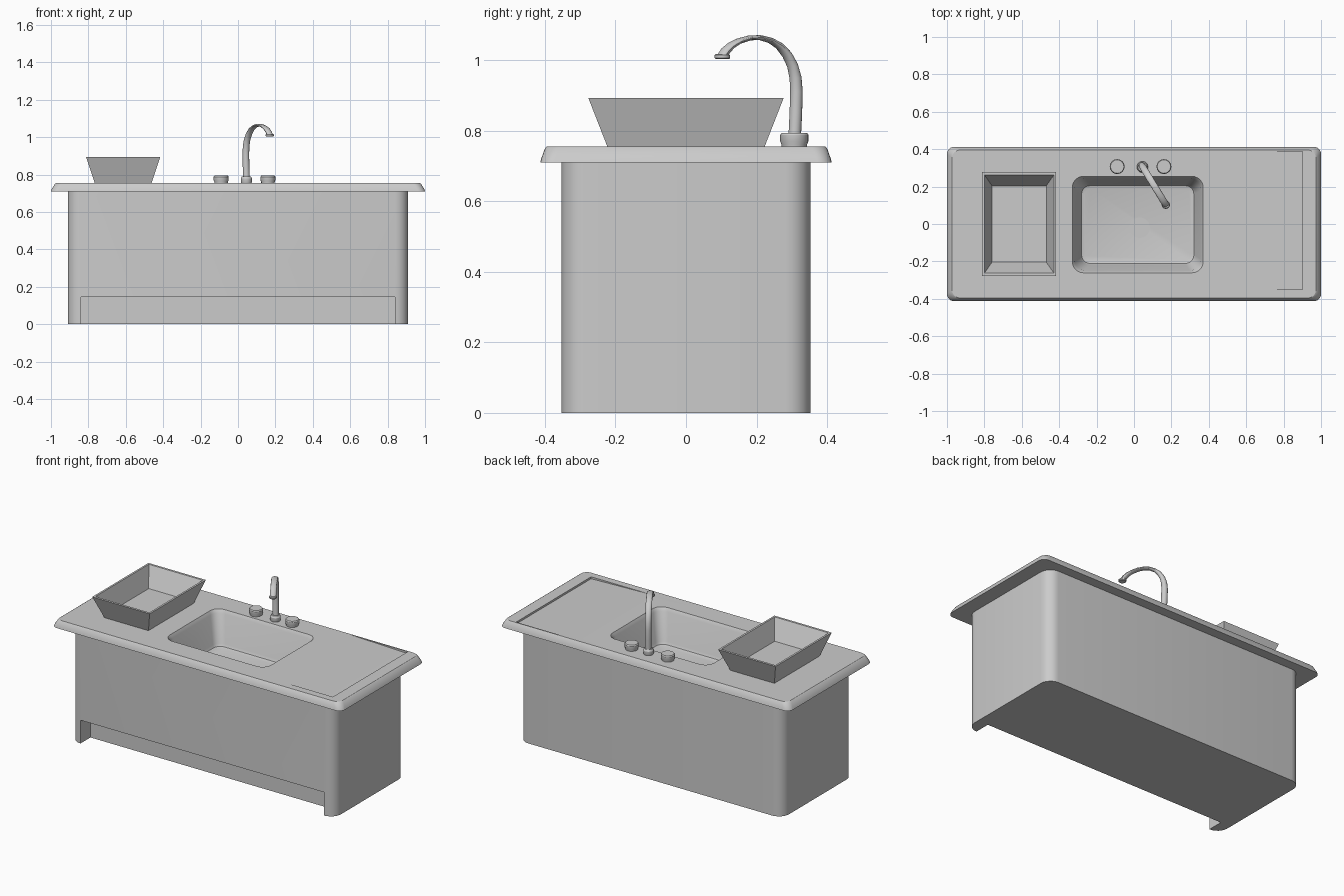
import bpy, bmesh, math
from mathutils import Vector

if "Cube" in bpy.data.objects:
    bpy.data.objects.remove(bpy.data.objects["Cube"])


def rrect(cx, cy, hx, hy, r, z, n=6):
    """Rounded rectangle loop; r = 0 gives four corners."""
    if r == 0:
        return [(cx + sx * hx, cy + sy * hy, z) for sx, sy in ((1, 1), (-1, 1), (-1, -1), (1, -1))]
    pts = []
    for k, (sx, sy) in enumerate(((1, 1), (-1, 1), (-1, -1), (1, -1))):
        for i in range(n + 1):
            a = math.pi / 2 * (k + i / n)
            pts.append((cx + sx * (hx - r) + r * math.cos(a), cy + sy * (hy - r) + r * math.sin(a), z))
    return pts


def ring(cx, cy, r, z, n=24):
    return [(cx + r * math.cos(2 * math.pi * i / n), cy + r * math.sin(2 * math.pi * i / n), z) for i in range(n)]


def loft(name, loops, start=True, end=True, smooth=True, closed=True):
    bm = bmesh.new()
    rows = [[bm.verts.new(p) for p in lp] for lp in loops]
    n = len(rows[0])
    for a, b in zip(rows, rows[1:]):
        for i in range(n):
            bm.faces.new((a[i], a[(i + 1) % n], b[(i + 1) % n], b[i]))
    if start:
        bm.faces.new(rows[0][::-1])
    if end:
        bm.faces.new(rows[-1])
    if closed:
        bmesh.ops.recalc_face_normals(bm, faces=bm.faces)
    me = bpy.data.meshes.new(name)
    bm.to_mesh(me)
    bm.free()
    ob = bpy.data.objects.new(name, me)
    bpy.context.collection.objects.link(ob)
    if smooth:
        shade(ob)
    return ob


def select(ob):
    bpy.ops.object.select_all(action='DESELECT')
    ob.select_set(True)
    bpy.context.view_layer.objects.active = ob


def shade(ob):
    select(ob)
    bpy.ops.object.shade_smooth_by_angle(angle=math.radians(30))


def cut(ob, cutter):
    m = ob.modifiers.new("cut", 'BOOLEAN')
    m.operation, m.solver, m.object = 'DIFFERENCE', 'EXACT', cutter
    select(ob)
    bpy.ops.object.modifier_apply(modifier=m.name)
    bpy.data.objects.remove(cutter)


def box(name, x0, x1, y0, y1, z0, z1):
    return loft(name, [rrect((x0 + x1) / 2, (y0 + y1) / 2, (x1 - x0) / 2, (y1 - y0) / 2, 0, z)
                       for z in (z0, z1)], smooth=False)


# Cabinet with toe recess and a well for the basin
cabinet = loft("cabinet", [rrect(0, 0, .91, .353, .07, z) for z in (0, .71)], smooth=False)
cut(cabinet, box("toe_cutter", -.84, .84, -.5, -.255, -.1, .145))
cut(cabinet, box("well_cutter", -.37, .41, -.3, .295, .5, .8))
shade(cabinet)

# Countertop with sink opening and sloped drainboard
SX, SY, HX, HY = .02, -.003, .35, .258
TOP = .755
counter = loft("countertop", [rrect(0, 0, 1, .413, .04, .71), rrect(0, 0, .996, .41, .04, .722),
                              rrect(0, 0, .979, .4, .04, .75), rrect(0, 0, .972, .395, .04, TOP)], smooth=False)
cut(counter, loft("sink_cutter", [rrect(SX, SY, HX, HY, .06, z) for z in (.6, .9)], smooth=False))
y0, y1 = -.35, .388
wedge = [[(.49, y, TOP), (.9, y, TOP - .012), (.9, y, TOP + .05), (.49, y, TOP + .05)] for y in (y0, y1)]
cut(counter, loft("drainboard_cutter", wedge, smooth=False))
shade(counter)

# Basin, open upward
loft("basin", [rrect(SX, SY, HX - i, HY - i, r, z) for i, r, z in
               ((.065, .035, .545), (.05, .045, .55), (.042, .05, .565), (.012, .06, .735), (0, .06, TOP))][::-1],
     start=False, closed=False)
loft("drain", [ring(.03, -.02, .055, z) for z in (.543, .549)])

# Rectangular tapered tub on the counter
BX = -.614
loft("tub", [rrect(BX, 0, hx, hy, 0, z) for hx, hy, z in
             ((.152, .223, TOP), (.198, .277, .893), (.186, .263, .893), (.145, .204, .775))], smooth=False)

# Tap handles and spout base
for side, x in (("left", -.09), ("right", .16)):
    loft(f"{side}_tap_handle", [ring(x, .307, r, z, 16) for r, z in
                                ((.036, .75), (.036, .76), (.04, .77), (.04, .788), (.036, .794))])
loft("spout_base", [ring(.045, .305, r, z) for r, z in ((.026, .75), (.03, .76), (.03, .78), (.024, .79))])

# Swept spout: (distance along plan direction, height, in-plane radius)
path = [(0, .78, .018), (-.004, .85, .018), (-.006, .91, .018), (-.003, .95, .017), (.007, .985, .015),
        (.025, 1.015, .013), (.05, 1.04, .01), (.08, 1.056, .008), (.115, 1.064, .007), (.15, 1.063, .007),
        (.185, 1.054, .008), (.21, 1.042, .01), (.23, 1.026, .012), (.24, 1.01, .014)]
origin = Vector((.045, .308, 0))
d = Vector((.125, -.205, 0)).normalized()
side_dir = Vector((-d.y, d.x, 0))
pts = [origin + d * s + Vector((0, 0, z)) for s, z, _ in path]
loops = []
for i, p in enumerate(pts):
    t = (pts[min(i + 1, len(pts) - 1)] - pts[max(i - 1, 0)]).normalized()
    nrm = side_dir.cross(t)
    loops.append([p + side_dir * .018 * math.cos(a) + nrm * path[i][2] * math.sin(a)
                  for a in (2 * math.pi * k / 16 for k in range(16))])
loft("spout", loops)
loft("spout_tip", [ring(pts[-1].x, pts[-1].y, r, z) for r, z in ((.019, 1.003), (.022, 1.006), (.022, 1.014), (.018, 1.018))])
